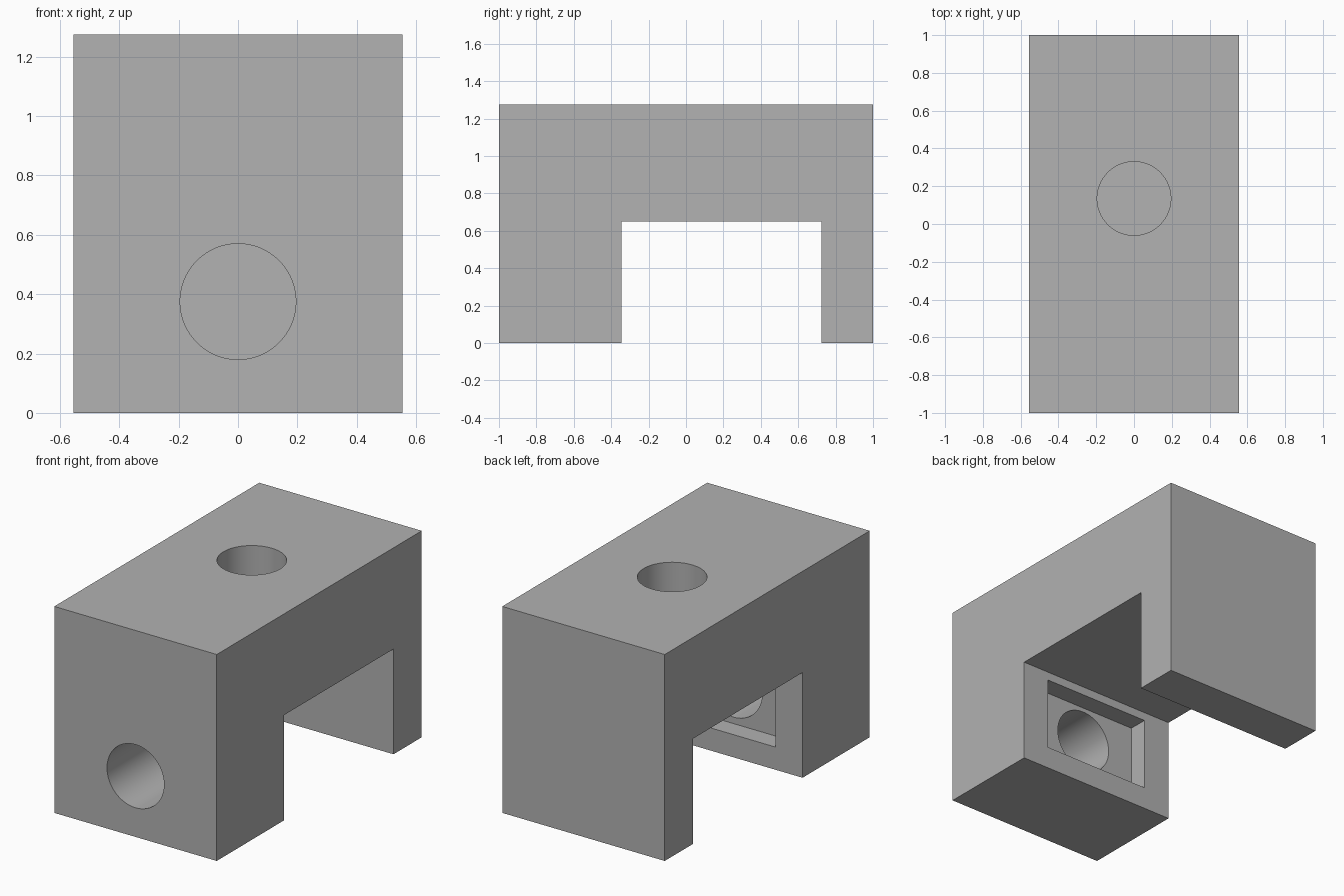
import bpy, bmesh, math

if "Cube" in bpy.data.objects:
    bpy.data.objects.remove(bpy.data.objects["Cube"])

HALF_WIDTH = 0.555
HEIGHT = 1.275
HOLE_RADIUS = 0.195
HOLE_Z = 0.375

grey = bpy.data.materials.new("plain_grey")
grey.use_nodes = True
colour = (0.445, 0.445, 0.445, 1)
grey.diffuse_color = colour
grey.node_tree.nodes["Principled BSDF"].inputs["Base Color"].default_value = colour


def cut(target, cutter):
    """Subtract the cutter from the target, then remove it."""
    cutter.hide_render = True
    mod = target.modifiers.new("cut", 'BOOLEAN')
    mod.operation = 'DIFFERENCE'
    mod.solver = 'EXACT'
    mod.object = cutter
    bpy.context.view_layer.objects.active = target
    bpy.ops.object.modifier_apply(modifier=mod.name)
    bpy.data.objects.remove(cutter)


def cylinder(name, location, depth, rotation=(0, 0, 0)):
    bpy.ops.mesh.primitive_cylinder_add(vertices=96, radius=HOLE_RADIUS, depth=depth,
                                        location=location, rotation=rotation)
    bpy.context.object.name = name
    return bpy.context.object


def box(name, low, high):
    centre = [(a + b) / 2 for a, b in zip(low, high)]
    bpy.ops.mesh.primitive_cube_add(size=1, location=centre)
    bpy.context.object.name = name
    bpy.context.object.scale = [b - a for a, b in zip(low, high)]
    return bpy.context.object


# Bridge-shaped block: side profile extruded across the width
profile = [(-1, 0), (-0.345, 0), (-0.345, 0.65), (0.725, 0.65),
           (0.725, 0), (1, 0), (1, HEIGHT), (-1, HEIGHT)]
bm = bmesh.new()
face = bm.faces.new([bm.verts.new((-HALF_WIDTH, y, z)) for y, z in profile])
side = bmesh.ops.extrude_face_region(bm, geom=[face])
moved = [v for v in side["geom"] if isinstance(v, bmesh.types.BMVert)]
bmesh.ops.translate(bm, verts=moved, vec=(2 * HALF_WIDTH, 0, 0))
bmesh.ops.recalc_face_normals(bm, faces=bm.faces)
mesh = bpy.data.meshes.new("bracket_block")
bm.to_mesh(mesh)
bm.free()
mesh.materials.append(grey)
block = bpy.data.objects.new("bracket_block", mesh)
bpy.context.collection.objects.link(block)

# Rectangular recess on the inner face of the thick leg
cut(block, box("recess_cutter", (-0.37, -0.465, 0.14), (0.37, -0.2, 0.597)))

# Round hole through the thick leg into the recess
cut(block, cylinder("front_hole_cutter", (0, -0.75, HOLE_Z), 0.9, (math.pi / 2, 0, 0)))

# Blind round hole in the top
hole_depth = 0.45
cut(block, cylinder("top_hole_cutter", (0, 0.135, HEIGHT), 2 * hole_depth))

# Smooth hole walls with crisp edges
bpy.ops.object.select_all(action='DESELECT')
block.select_set(True)
bpy.context.view_layer.objects.active = block
bpy.ops.object.shade_smooth_by_angle(angle=math.radians(30))
